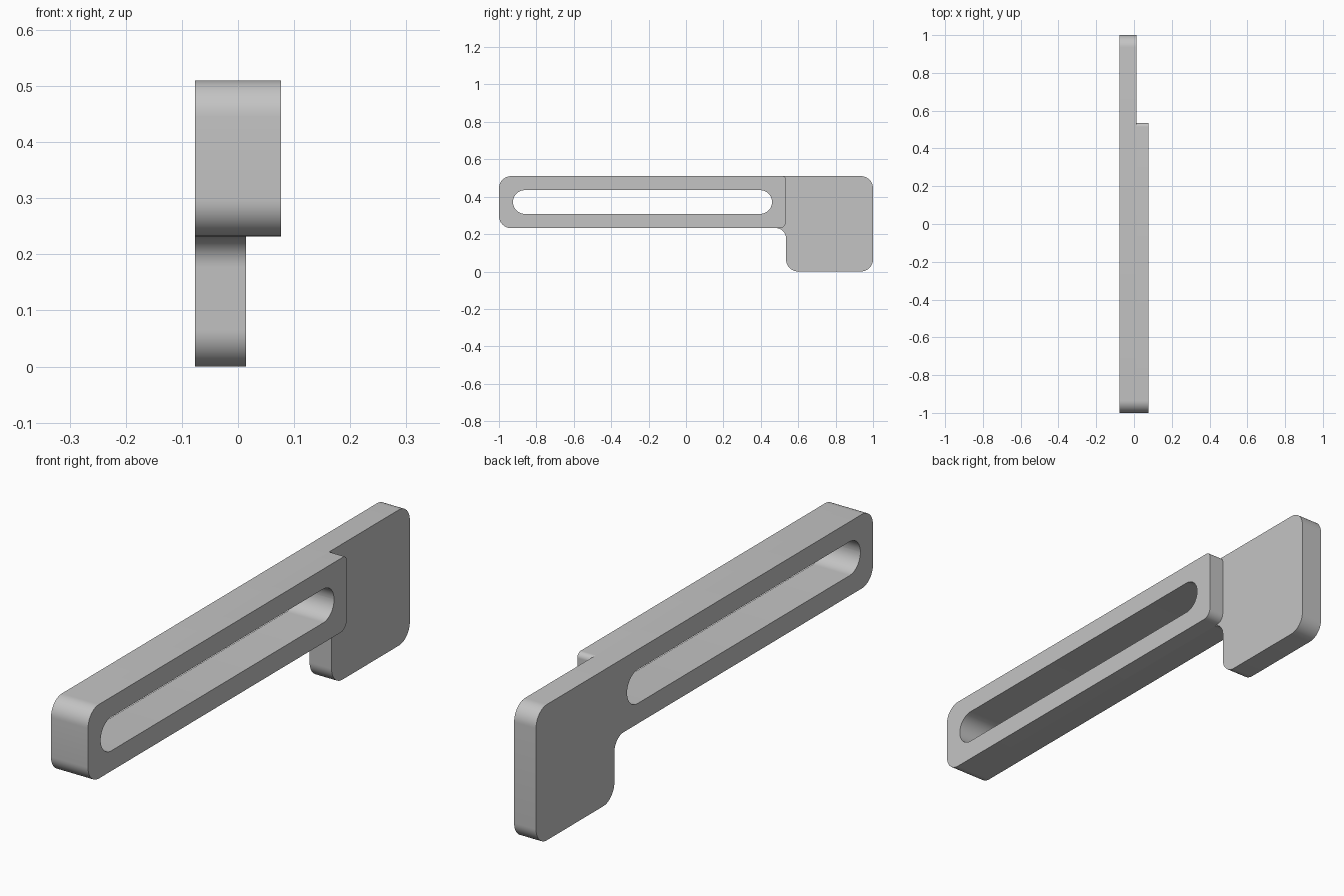
import bpy, bmesh, math
from mathutils import Vector

cube = bpy.data.objects.get("Cube")
if cube:
    bpy.data.objects.remove(cube, do_unlink=True)

grey = bpy.data.materials.new("plain grey")
grey.use_nodes = True
colour = (0.55, 0.55, 0.55, 1)
grey.diffuse_color = colour
grey.node_tree.nodes["Principled BSDF"].inputs["Base Color"].default_value = colour

LEFT, STEP, RIGHT = 0.077, 0.014, -0.077
BOTTOM, TOP = 0.232, 0.51


def rounded(corners, steps=12):
    """Outline in (y, z) from (y, z, radius) corners, each turned into an arc."""
    points = []
    for i, (y, z, r) in enumerate(corners):
        p = Vector((y, z))
        a = (Vector(corners[i - 1][:2]) - p).normalized()
        b = (Vector(corners[(i + 1) % len(corners)][:2]) - p).normalized()
        if r == 0:
            points.append(p)
            continue
        centre = p + (a + b) * r
        for k in range(steps + 1):
            t = k / steps * math.pi / 2
            points.append(centre - b * r * math.cos(t) - a * r * math.sin(t))
    return points


def prism(name, corners, x0, x1):
    """Extrude a rounded outline along x."""
    bm = bmesh.new()
    face = bm.faces.new([bm.verts.new((x0, p.x, p.y)) for p in rounded(corners)])
    out = bmesh.ops.extrude_face_region(bm, geom=[face])
    moved = [v for v in out["geom"] if isinstance(v, bmesh.types.BMVert)]
    bmesh.ops.translate(bm, verts=moved, vec=(x1 - x0, 0, 0))
    bmesh.ops.recalc_face_normals(bm, faces=bm.faces)
    mesh = bpy.data.meshes.new(name)
    bm.to_mesh(mesh)
    bm.free()
    mesh.materials.append(grey)
    obj = bpy.data.objects.new(name, mesh)
    bpy.context.collection.objects.link(obj)
    return obj


# Thin plate: arm with a dropped tab at the back
plate = prism("arm_and_tab_plate", [
    (-1, BOTTOM, 0.065), (0.535, BOTTOM, 0.055), (0.535, 0, 0.065),
    (1, 0, 0.065), (1, TOP, 0.065), (-1, TOP, 0.065)], RIGHT, STEP)

# Thickening bar on the left side of the arm
bar = prism("thick_bar", [
    (-1, BOTTOM, 0.065), (0.535, BOTTOM, 0.035),
    (0.535, TOP, 0.02), (-1, TOP, 0.065)], STEP, LEFT)

# Long slot through both
slot = prism("slot_cutter", [
    (-0.925, 0.308, 0.0634), (0.46, 0.308, 0.0634),
    (0.46, 0.435, 0.0634), (-0.925, 0.435, 0.0634)], RIGHT - 0.1, LEFT + 0.1)
slot.hide_render = True
slot.hide_set(True)

for obj in (plate, bar):
    cut = obj.modifiers.new("slot", "BOOLEAN")
    cut.operation = "DIFFERENCE"
    cut.solver = "EXACT"
    cut.object = slot
    bpy.ops.object.select_all(action="DESELECT")
    bpy.context.view_layer.objects.active = obj
    obj.select_set(True)
    bpy.ops.object.modifier_apply(modifier=cut.name)
    bpy.ops.object.shade_smooth_by_angle(angle=math.radians(30))

bpy.data.objects.remove(slot, do_unlink=True)
